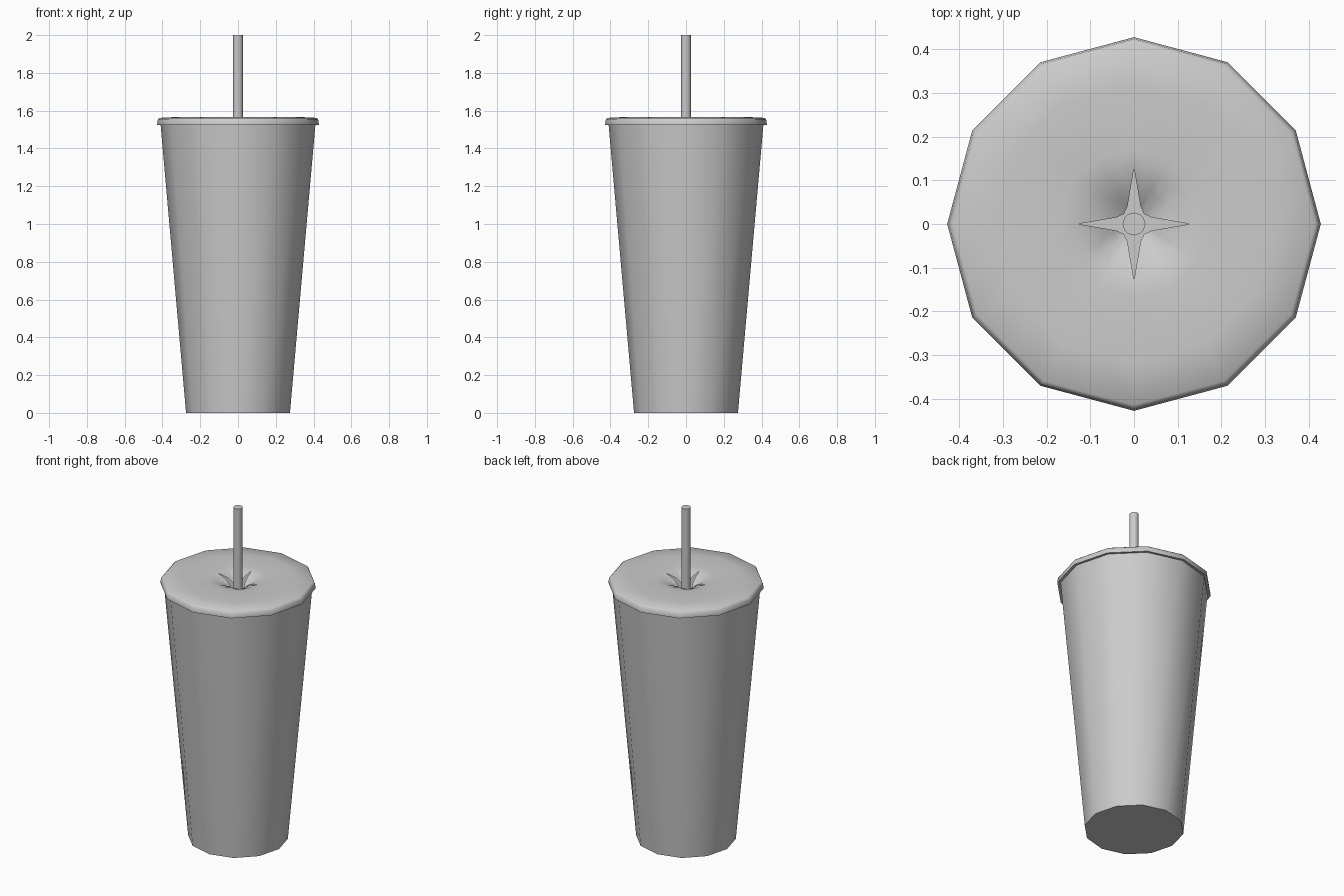
import bpy, bmesh
from math import sin, cos, pi, radians, hypot, atan2

cube = bpy.data.objects.get("Cube")
if cube:
    bpy.data.objects.remove(cube, do_unlink=True)

grey = bpy.data.materials.new("plain grey")
grey.use_nodes = True
grey.diffuse_color = (0.6, 0.6, 0.6, 1)
grey.node_tree.nodes["Principled BSDF"].inputs["Base Color"].default_value = (0.6, 0.6, 0.6, 1)


def finish(bm, name, angle=40):
    """Turn the bmesh into a shaded, coloured object."""
    mesh = bpy.data.meshes.new(name)
    bm.to_mesh(mesh)
    bm.free()
    mesh.materials.append(grey)
    obj = bpy.data.objects.new(name, mesh)
    bpy.context.collection.objects.link(obj)
    bpy.ops.object.select_all(action='DESELECT')
    obj.select_set(True)
    bpy.context.view_layer.objects.active = obj
    bpy.ops.object.shade_smooth_by_angle(angle=radians(angle))
    return obj


def bridge(bm, rings):
    """Join successive closed rings of points with quads."""
    rows = [[bm.verts.new(p) for p in ring] for ring in rings]
    for a, b in zip(rows, rows[1:]):
        for i in range(len(a)):
            j = (i + 1) % len(a)
            bm.faces.new((a[i], a[j], b[j], b[i]))
    return rows


def circle(r, z, n=12):
    return [(r * cos(2 * pi * i / n), r * sin(2 * pi * i / n), z) for i in range(n)]


# Tapered cup, closed at the bottom
bm = bmesh.new()
rows = bridge(bm, [circle(0.275, 0), circle(0.412, 1.55)])
bm.faces.new(rows[0][::-1])
finish(bm, "cup_body")

# Straw through the lid
bm = bmesh.new()
rows = bridge(bm, [circle(0.026, 0.02), circle(0.026, 2.0)])
bm.faces.new(rows[0][::-1])
bm.faces.new(rows[1])
finish(bm, "straw")

# Lid: star slit with four flaps pushed down, then a twelve-sided rim
TOP = 1.567
half = [(0.128, 0.0, TOP - 0.004), (0.075, 0.009, 1.548), (0.04, 0.015, 1.522)]
quarter = half + [(0.023, 0.023, 1.505)] + [(y, x, z) for x, y, z in half[:0:-1]]
star = []
for k in range(4):
    c, s = round(cos(k * pi / 2)), round(sin(k * pi / 2))
    star += [(x * c - y * s, x * s + y * c, z) for x, y, z in quarter]


def polygon(r, z):
    """Twelve-sided ring with a point at each corner and edge middle."""
    return [(r * f * cos(i * pi / 12), r * f * sin(i * pi / 12), z)
            for i in range(24) for f in [cos(pi / 12) if i % 2 else 1]]


def blend(a, b, t, tz):
    return [(p[0] + (q[0] - p[0]) * t, p[1] + (q[1] - p[1]) * t, p[2] + (q[2] - p[2]) * tz)
            for p, q in zip(a, b)]


dip = polygon(0.17, TOP)
bm = bmesh.new()
bridge(bm, [star, blend(star, dip, 0.33, 0.5), blend(star, dip, 0.67, 0.87), dip,
            polygon(0.32, TOP), polygon(0.415, 1.562), polygon(0.424, 1.555),
            polygon(0.428, 1.53), polygon(0.428, 1.524), polygon(0.41, 1.526)])
bmesh.ops.recalc_face_normals(bm, faces=bm.faces)
if sum(f.normal.z * f.calc_area() for f in bm.faces) < 0:
    bmesh.ops.reverse_faces(bm, faces=bm.faces)
finish(bm, "lid", 60)
